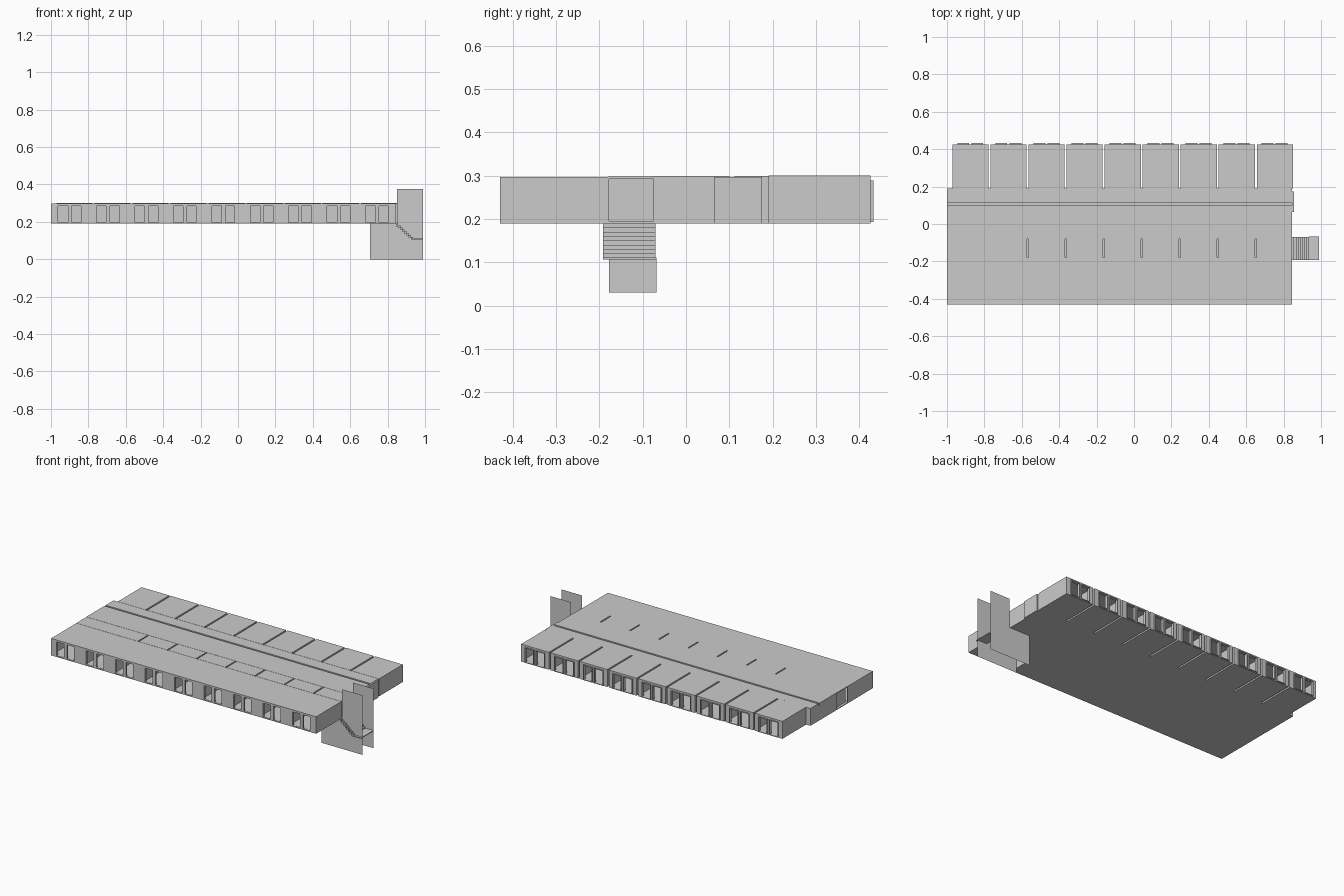
import bpy, bmesh

if "Cube" in bpy.data.objects:
    bpy.data.objects.remove(bpy.data.objects["Cube"])

Z0, Z1 = 0.19, 0.30          # underside and roof top of the storey
T = 0.005                    # wall and slab thickness


def make(name, boxes=(), polys=()):
    """One object from axis-aligned boxes (x0,x1,y0,y1,z0,z1) and flat polygons."""
    bm = bmesh.new()
    for x0, x1, y0, y1, z0, z1 in boxes:
        r = bmesh.ops.create_cube(bm, size=1)
        for v in r["verts"]:
            v.co = ((x0 + x1) / 2 + v.co.x * (x1 - x0),
                    (y0 + y1) / 2 + v.co.y * (y1 - y0),
                    (z0 + z1) / 2 + v.co.z * (z1 - z0))
    for p in polys:
        bm.faces.new([bm.verts.new(c) for c in p])
    me = bpy.data.meshes.new(name)
    bm.to_mesh(me)
    bm.free()
    ob = bpy.data.objects.new(name, me)
    bpy.context.collection.objects.link(ob)
    return ob


def pierced(x0, x1, y0, y1, holes, zl=0.197, zh=0.285, top=Z1):
    """Wall along x with rectangular openings: piers plus one sill and one header."""
    out = [(x0, x1, y0, y1, Z0, zl), (x0, x1, y0, y1, zh, top)]
    edge = x0
    for a, b in holes + [(x1, x1)]:
        if a > edge:
            out.append((edge, a, y0, y1, zl, zh))
        edge = b
    return out


def frame(a, b, y0, y1, zl=0.197, zh=0.285, w=0.004):
    """Window frame of four bars."""
    return [(a - w, a, y0, y1, zl - w, zh + w), (b, b + w, y0, y1, zl - w, zh + w),
            (a, b, y0, y1, zl - w, zl), (a, b, y0, y1, zh, zh + w)]


XL, XR = -1.0, 0.845
PITCH = 0.2033
SLITS = [-0.777 + 0.01 / 2 + PITCH * k for k in range(8)]

# main floor slab
make("floor_slab", [(XL, XR, -0.43, 0.19, Z0, Z0 + T)])

# roof in strips: front rooms, slotted passage, middle, service passage
make("front_roof", [(XL, XR, -0.43, -0.18, 0.292, 0.297)])
passage, edge = [], XL
for s in SLITS[1:] + [XR + 0.004]:
    passage.append((edge, s - 0.004, -0.18, -0.08, 0.293, 0.298))
    edge = s + 0.004
make("passage_roof", passage)
make("middle_roof", [(XL, XR, -0.08, 0.10, 0.294, 0.299)])
make("service_roof", [(XL, XR, 0.112, 0.19, 0.294, 0.299),
                      (XL, XR, 0.10, 0.112, 0.28, 0.285)])

# front wall with nine pairs of windows
holes = []
for k in range(9):
    x = -0.962 + 0.2055 * k
    holes += [(x, x + 0.052), (x + 0.072, x + 0.122)]
make("front_wall", pierced(XL, XR, -0.43, -0.425, holes, top=0.297))
bars = []
for a, b in holes:
    bars += frame(a, b, -0.424, -0.418, w=0.003)
make("front_window_frames", bars)

# front room partitions and passage walls
make("front_partitions", [(s - 0.008, s - 0.004, -0.425, -0.08, Z0, 0.292) for s in SLITS]
     + [(s + 0.004, s + 0.008, -0.425, -0.08, Z0, 0.292) for s in SLITS])
make("passage_walls", [(XL, XR, y, y + T, Z0, 0.293) for y in (-0.075, 0.055, 0.095, 0.112)])

# end walls with doorways
for name, x in (("left_end_wall", XL), ("right_end_wall", XR - T)):
    make(name, [(x, x + T, -0.43, -0.178, Z0, 0.297), (x, x + T, -0.072, 0.10, Z0, 0.299),
                (x, x + T, 0.112, 0.19, Z0, 0.299), (x, x + T, 0.10, 0.112, Z0, 0.285),
                (x, x + T, -0.178, -0.072, 0.293, 0.298)])
make("left_door", [(XL + 0.015, XL + 0.02, -0.178, -0.072, Z0, 0.293)])
make("right_door", [(XR - 0.02, XR - 0.015, -0.178, -0.072, Z0, 0.293)])
make("right_passage_panel", [(XR, XR + 0.01, 0.065, 0.175, Z0, 0.297)])
make("inner_back_wall", [(XL, XR, 0.185, 0.19, Z0, 0.299)])

# nine separate back rooms
for k in range(9):
    a = -0.97 + PITCH * k
    b = a + 0.193
    wins = [(a + 0.03, a + 0.085), (a + 0.105, a + 0.16)]
    make(f"back_room_{k + 1}",
         [(a, b, 0.19, 0.425, Z0, Z0 + T), (a, b, 0.19, 0.425, Z1 - T, Z1),
          (a, a + T, 0.19, 0.42, Z0 + T, Z1 - T), (b - T, b, 0.19, 0.42, Z0 + T, Z1 - T)]
         + pierced(a, b, 0.42, 0.426, wins)
         + frame(*wins[0], 0.415, 0.433) + frame(*wins[1], 0.415, 0.433))

# stairwell: thin L-shaped side panels
outline = [(0.705, 0), (0.99, 0), (0.99, 0.375), (0.85, 0.375), (0.85, 0.19), (0.705, 0.19)]
for name, y in (("stair_panel_front", -0.178), ("stair_panel_back", -0.068)):
    make(name, polys=[[(x, y, z) for x, z in outline]])
make("stair_back_board", polys=[[(0.705, -0.178, 0.03), (0.705, -0.068, 0.03),
                                 (0.705, -0.068, 0.11), (0.705, -0.178, 0.11)]])

# upper flight and landing
N = 8
dx, dz = 0.09 / N, 0.08 / N
make("stair_flight", [(0.845 + i * dx, 0.845 + (i + 1) * dx, -0.192, -0.07,
                       Z0 - (i + 1) * dz - 0.004, Z0 - i * dz) for i in range(N)])
make("stair_landing", [(0.935, 0.99, -0.192, -0.068, 0.106, 0.111)])
